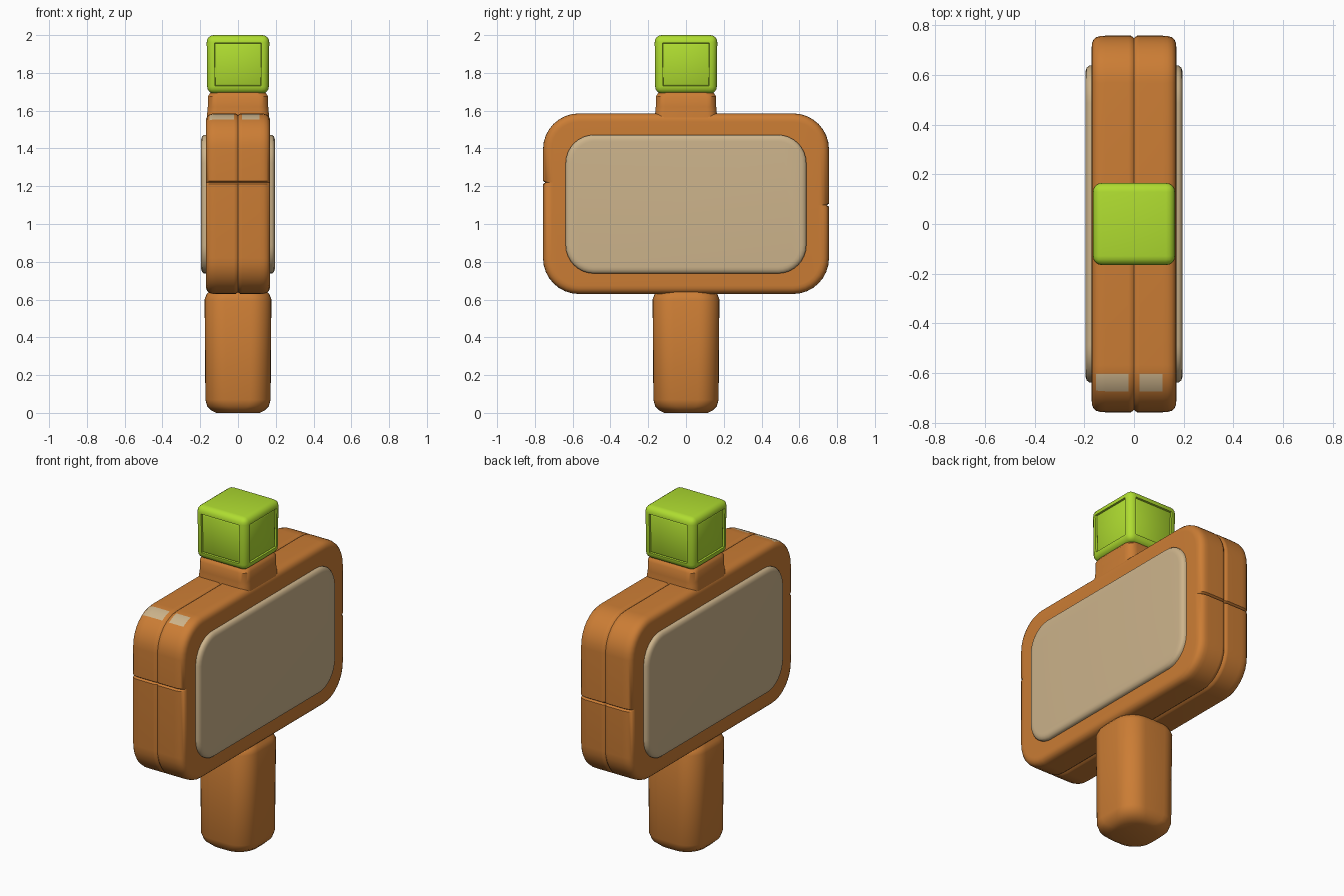
import bpy, bmesh, math
from mathutils import Vector

if "Cube" in bpy.data.objects:
    bpy.data.objects.remove(bpy.data.objects["Cube"])


def material(name, rgb):
    m = bpy.data.materials.new(name)
    m.diffuse_color = (*rgb, 1)
    m.use_nodes = True
    m.node_tree.nodes["Principled BSDF"].inputs["Base Color"].default_value = m.diffuse_color
    return m


wood = material("brown wood", (0.60, 0.205, 0.035))
tan = material("pale tan wood", (0.61, 0.455, 0.26))
green = material("lime green", (0.43, 0.72, 0.03))


def rounded_rect(w, h, r, seg=8):
    """Counter-clockwise outline of a rounded rectangle with half sizes w, h."""
    pts = []
    for i, (sx, sy) in enumerate([(1, 1), (-1, 1), (-1, -1), (1, -1)]):
        for k in range(seg + 1):
            a = math.radians(90 * (i + k / seg))
            pts.append((sx * (w - r) + r * math.cos(a), sy * (h - r) + r * math.sin(a)))
    return pts


def finish(bm, name, mats, angle=40):
    bmesh.ops.recalc_face_normals(bm, faces=bm.faces)
    me = bpy.data.meshes.new(name)
    bm.to_mesh(me)
    bm.free()
    for m in mats:
        me.materials.append(m)
    for p in me.polygons:
        p.use_smooth = True
    me.set_sharp_from_angle(angle=math.radians(angle))
    ob = bpy.data.objects.new(name, me)
    bpy.context.collection.objects.link(ob)
    return ob


def loft(rings):
    """Skin closed rings of 3D points and cap both ends."""
    bm = bmesh.new()
    vs = [[bm.verts.new(p) for p in ring] for ring in rings]
    n = len(vs[0])
    for a, b in zip(vs, vs[1:]):
        for i in range(n):
            bm.faces.new((a[i], a[(i + 1) % n], b[(i + 1) % n], b[i]))
    bm.faces.new(vs[0])
    bm.faces.new(vs[-1])
    return bm


def upright(name, sections, r):
    """Vertical rounded-square piece from (z, half width) sections."""
    rings = [[(x, y, z) for x, y in rounded_rect(w, w, min(r, w * 0.95))]
             for z, w in sections]
    return finish(loft(rings), name, [wood])


# Post and neck
upright("post", [(0, 0.115), (0.012, 0.14), (0.035, 0.163), (0.07, 0.173), (0.3, 0.174),
                 (0.60, 0.177), (0.625, 0.168), (0.66, 0.14)], 0.11)
upright("neck", [(1.54, 0.167), (1.60, 0.162), (1.62, 0.160), (1.675, 0.160), (1.69, 0.150),
                 (1.71, 0.13)], 0.05)

# Board with a seam round its middle and a crack in each end
ZC = 1.1075


def board_ring(x, inset):
    p = rounded_rect(0.757 - inset, 0.478 - inset, 0.19 - inset)
    e = 0.757 - inset

    def crack(s, z):
        return [(s * e, z - s * 0.008 - ZC), (s * (e - 0.012), z - ZC), (s * e, z + s * 0.008 - ZC)]
    p = p[:18] + crack(-1, 1.22) + p[18:] + crack(1, 1.10)
    return [(x, y, z + ZC) for y, z in p]


half = [(0.012, 0), (0.022, 0), (0.115, 0), (0.135, 0.001), (0.152, 0.006),
        (0.163, 0.016), (0.169, 0.03), (0.170, 0.045)]
sections = [(-x, i) for x, i in reversed(half)] + [(0, 0.009)] + half
bm = loft([board_ring(x, i) for x, i in sections])
# Worn patches on the front top corner
for f in bm.faces:
    c = f.calc_center_median()
    if -0.68 < c.y < -0.59 and c.z > 1.52 and (-0.15 < c.x < -0.02 or 0.02 < c.x < 0.115):
        f.material_index = 1
finish(bm, "sign_board", [wood, tan])

# Tan panels on both broad faces
for side, label in ((1, "right"), (-1, "left")):
    rings = [[(side * x, y, z + 1.105) for y, z in
              rounded_rect(0.637 - i, 0.367 - i, 0.15 - i)]
             for x, i in [(0.15, 0), (0.180, 0), (0.190, 0.008), (0.195, 0.022), (0.196, 0.035)]]
    finish(loft(rings), label + "_panel", [tan])

# Lime cap: bevelled cube with inset side faces
bm = bmesh.new()
bmesh.ops.create_cube(bm, size=1)
for v in bm.verts:
    w = 0.332 if v.co.z > 0 else 0.326
    v.co = Vector((v.co.x * w, v.co.y * w, 1.845 + v.co.z * 0.31))
bmesh.ops.bevel(bm, geom=bm.edges[:], offset=0.037, segments=4, profile=0.5, affect='EDGES')
bm.normal_update()
sides = [f for f in bm.faces if abs(f.normal.z) < 0.2 and f.calc_area() > 0.03]
bmesh.ops.inset_individual(bm, faces=sides, thickness=0.006, depth=0)
bmesh.ops.inset_individual(bm, faces=sides, thickness=0.003, depth=-0.010)
bmesh.ops.inset_individual(bm, faces=sides, thickness=0.012, depth=0.005)
finish(bm, "cap_block", [green], 35)
